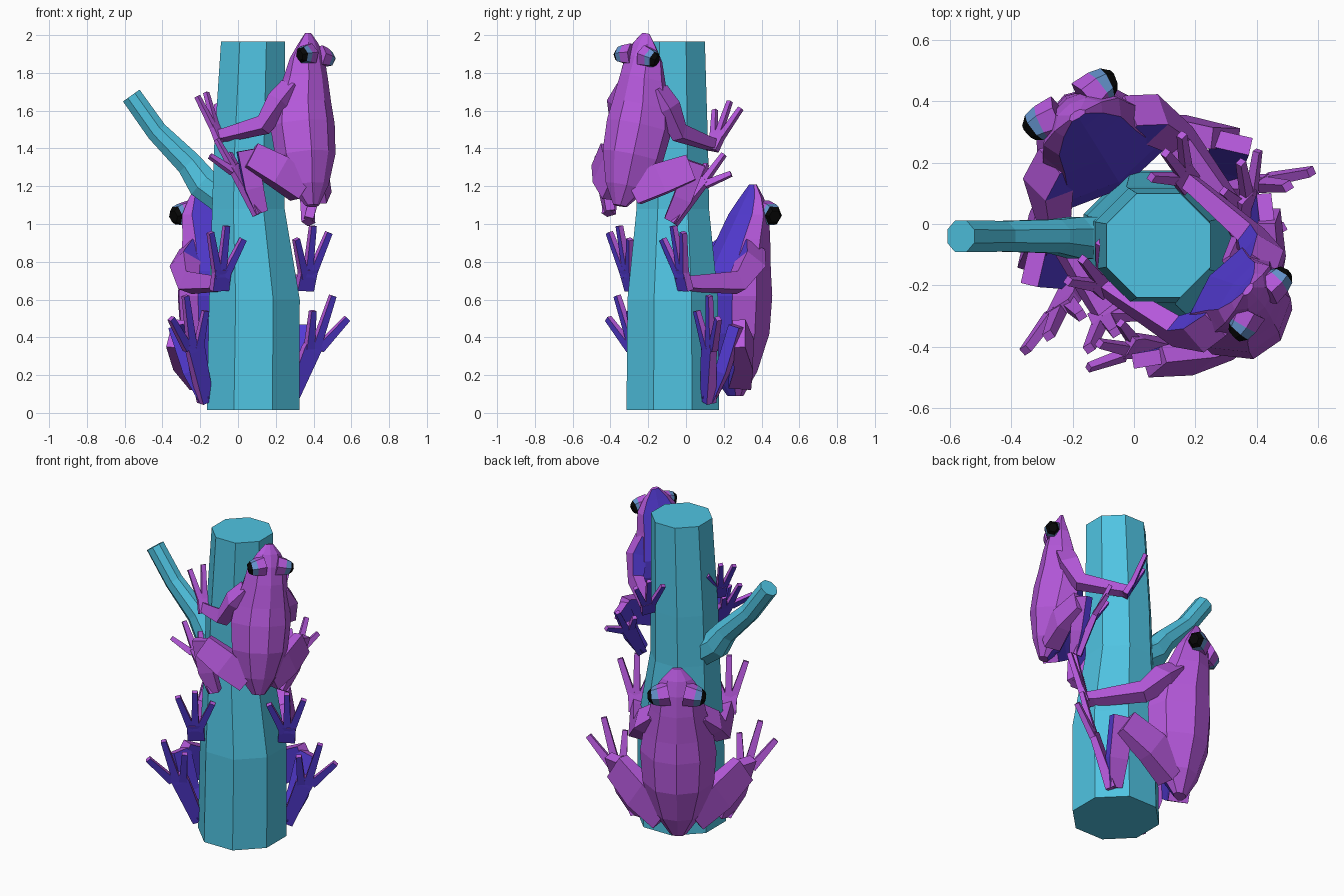
import bpy, bmesh, math
from mathutils import Vector, Matrix

if "Cube" in bpy.data.objects:
    bpy.data.objects.remove(bpy.data.objects["Cube"])


def material(name, rgb):
    m = bpy.data.materials.new(name)
    m.diffuse_color = (*rgb, 1)
    m.use_nodes = True
    m.node_tree.nodes["Principled BSDF"].inputs["Base Color"].default_value = m.diffuse_color
    return m


TEAL = material("teal bark", (0.08, 0.55, 0.76))
PURPLE = material("purple skin", (0.47, 0.10, 0.72))
INDIGO = material("indigo belly", (0.09, 0.045, 0.68))
BLUE = material("eye blue", (0.13, 0.30, 0.62))
BLACK = material("pupil black", (0.002, 0.002, 0.002))


def loft(bm, rings):
    """Skin a list of rings into a closed shape."""
    vs = [[bm.verts.new(p) for p in r] for r in rings]
    n = len(vs[0])
    for a, b in zip(vs, vs[1:]):
        for i in range(n):
            j = (i + 1) % n
            bm.faces.new((a[i], a[j], b[j], b[i]))
    bm.faces.new(vs[0][::-1])
    bm.faces.new(vs[-1])


def strut(bm, stations, ref, n=4):
    """Flat-sided limb through (point, half width, half thickness); thickness along ref."""
    pts = [Vector(s[0]) for s in stations]
    rings = []
    for i, (p, w, d) in enumerate(stations):
        t = (pts[min(i + 1, len(pts) - 1)] - pts[max(i - 1, 0)]).normalized()
        side = t.cross(Vector(ref)).normalized()
        up = side.cross(t)
        k = 1 / math.cos(math.pi / n)
        rings.append([pts[i] + side * w * k * math.cos(2 * math.pi * (j + .5) / n)
                      + up * d * k * math.sin(2 * math.pi * (j + .5) / n) for j in range(n)])
    loft(bm, rings)


def finish(bm, name, mats, matrix=Matrix(), rule=None):
    bmesh.ops.recalc_face_normals(bm, faces=bm.faces[:])
    bm.normal_update()
    if rule:
        for f in bm.faces:
            f.material_index = rule(f)
    bm.transform(matrix)
    me = bpy.data.meshes.new(name)
    bm.to_mesh(me)
    bm.free()
    for m in mats:
        me.materials.append(m)
    ob = bpy.data.objects.new(name, me)
    bpy.context.collection.objects.link(ob)
    return ob


# Trunk: gently bent octagonal column (z, centre x, apothem)
bm = bmesh.new()
trunk_rings = []
for z, cx, a in ((0.015, .08, .245), (.6, .087, .24), (1.08, .055, .192), (1.4, .06, .187), (1.965, .08, .17)):
    r = a / math.cos(math.pi / 8)
    trunk_rings.append([(cx + r * math.cos(math.pi * (k + .5) / 4),
                         -.07 + r * math.sin(math.pi * (k + .5) / 4), z) for k in range(8)])
loft(bm, trunk_rings)
finish(bm, "trunk", [TEAL])

# Branch stub
bm = bmesh.new()
strut(bm, [((.0, -.045, 1.08), .085, .07), ((-.19, -.045, 1.22), .085, .068),
           ((-.26, -.04, 1.32), .068, .055), ((-.43, -.04, 1.49), .056, .05),
           ((-.565, -.04, 1.68), .054, .052)], (0, 1, 0), 8)
finish(bm, "branch", [TEAL])

# Frog body stations: z, inner depth, outer depth, half width
BODY = [(.09, .36, .43, .05), (.22, .28, .50, .145), (.42, .23, .565, .21), (.62, .22, .58, .225),
        (.75, .245, .575, .205), (.92, .335, .575, .165), (1.05, .405, .565, .145),
        (1.14, .455, .545, .09), (1.21, .49, .515, .03)]
# Cross-section: side fraction, depth fraction
SECTION = [(0, 1), (.6, .88), (1, .45), (.82, .1), (0, 0), (-.82, .1), (-1, .45), (-.6, .88)]


def underside(limit):
    """Faces turned towards the trunk take the belly colour."""
    return lambda f: 1 if f.normal.y < limit else 0


def eye_rule(f):
    x = abs(f.calc_center_median().x)
    return 2 if x > .141 else 1 if x > .108 else 0


def frog(tag, M, shift, drop):
    """Local frame: x sideways, y away from the trunk, z up; shift and drop vary the pose."""
    skin = [PURPLE, INDIGO]
    bm = bmesh.new()
    loft(bm, [[(u * w, i + (o - i) * v, z) for u, v in SECTION] for z, i, o, w in BODY])
    finish(bm, tag + "_body", skin, M, underside(-.6))

    for s, side in ((1, "right"), (-1, "left")):
        # Eye: brow, blue ring and black pupil cap
        bm = bmesh.new()
        strut(bm, [((s * .05, .53, 1.06), .065, .06), ((s * .11, .54, 1.05), .056, .052),
                   ((s * .14, .54, 1.045), .047, .044), ((s * .164, .535, 1.04), .03, .028)], (0, 1, 0), 6)
        finish(bm, f"{tag}_{side}_eye", [PURPLE, BLUE, BLACK], M, eye_rule)

        # Arm, hand and fingers
        bm = bmesh.new()
        h = -drop
        strut(bm, [((s * .12, .41, .86), .06, .05), ((s * .20, .36, .79 + h * .4), .065, .055),
                   ((s * .245, .25, .69 + h), .052, .042), ((s * .265, -.04, .685 + h), .036, .032),
                   ((s * .265, -.10, .69 + h), .03, .032)], (s, 0, .3))
        finish(bm, f"{tag}_{side}_arm", skin, M, underside(-.8))
        bm = bmesh.new()
        strut(bm, [((s * .265, -.085, .65 + h), .05, .02), ((s * .27, -.12, .76 + h), .05, .018)], (0, 1, 0))
        for x, z in ((.165, .92), (.27, .99), (.37, .955)):
            strut(bm, [((s * (.27 + (x - .27) * .2), -.11, .72 + h), .022, .018),
                       ((s * x, -.165, z + h), .016, .014)], (0, 1, 0))
        finish(bm, f"{tag}_{side}_hand", skin, M, underside(-.5))

        # Hind leg: thigh and folded shank
        bm = bmesh.new()
        knee = (s * .37, .18 + shift * .4, .42)
        ankle = (s * .26, .06 + shift, .06)
        strut(bm, [((s * .08, .37, .19), .08, .06), ((s * .23, .30 + shift * .2, .31), .10, .05),
                   (knee, .085, .035)], (s * .55, .83, 0))
        strut(bm, [((s * .38, .16 + shift * .4, .46), .065, .03), ((s * .32, .11 + shift * .7, .22), .06, .03),
                   ((s * .25, .07 + shift, .07), .04, .03)], (s * .7, .7, 0))
        finish(bm, f"{tag}_{side}_leg", skin, M, underside(-.65))

        # Long foot and toes
        bm = bmesh.new()
        strut(bm, [(ankle, .035, .03), ((s * .36, .0 + shift, .33), .05, .02),
                   ((s * .385, -.01 + shift, .38), .048, .018)], (0, 1, 0))
        for x, z in ((.335, .54), (.46, .62), (.55, .50)):
            strut(bm, [((s * (.375 + (x - .43) * .3), -.005 + shift, .34), .024, .018),
                       ((s * x, -.06 + shift * .9, z - drop), .016, .014)], (0, 1, 0))
        finish(bm, f"{tag}_{side}_foot", skin, M, underside(-.5))


# Lower frog at the back left, upper frog smaller and tilted at the front right
T = Matrix.Translation
R = lambda deg, ax: Matrix.Rotation(math.radians(deg), 4, ax)
axis = T((.08, -.07, 0))
frog("lower_frog", axis @ R(32, 'Z') @ T((0, 0, 0)), 0, 0)
frog("upper_frog", axis @ R(-128, 'Z') @ T((-.01, .35, 1.465)) @ R(-6, 'Y') @ R(12, 'X')
     @ Matrix.Scale(.82, 4) @ T((0, -.4, -.55)), .09, .06)
